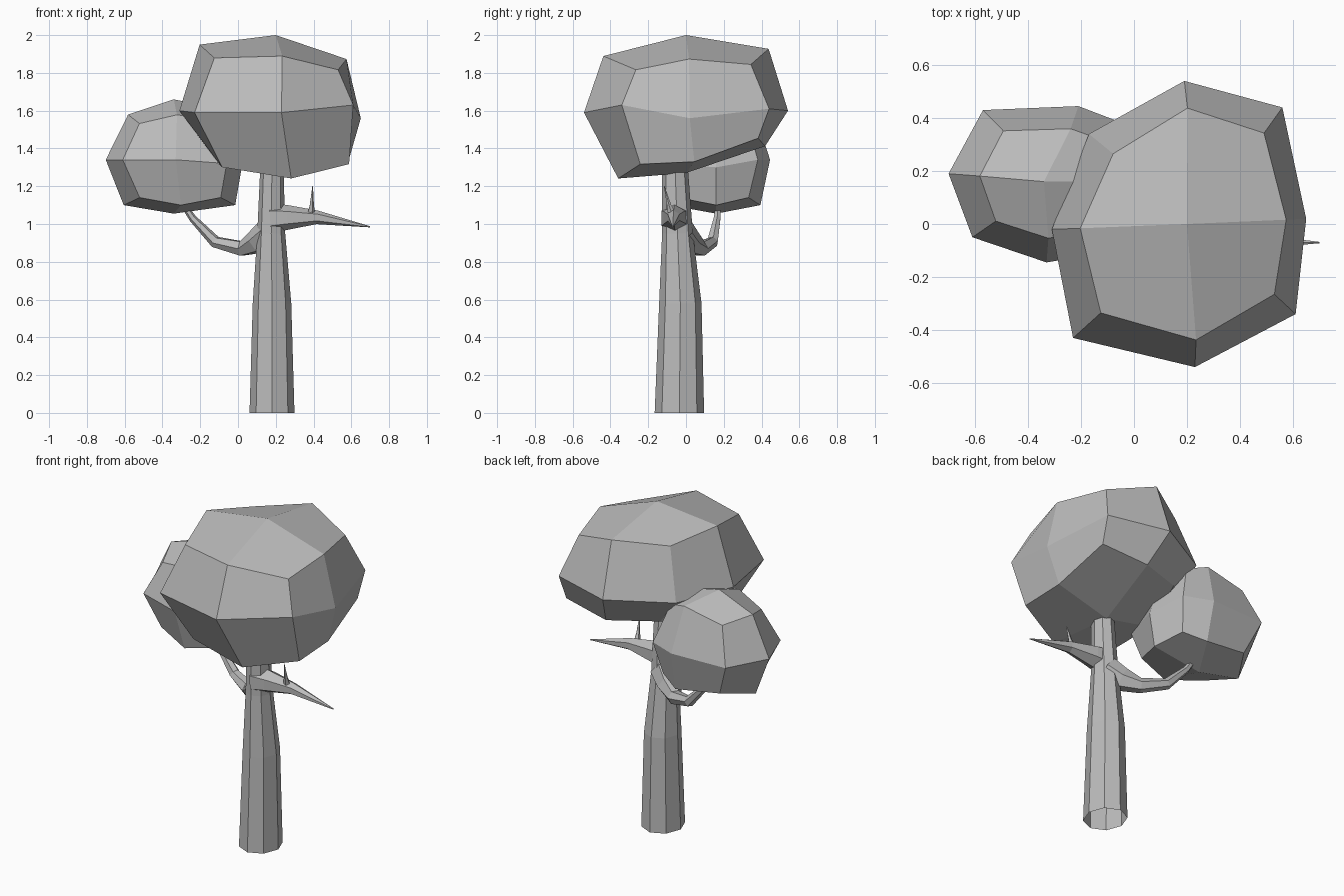
import bpy
import bmesh
from math import cos, sin, tau
from mathutils import Vector

default_cube = bpy.data.objects.get("Cube")
if default_cube:
    bpy.data.objects.remove(default_cube, do_unlink=True)


def make_material(name, colour):
    material = bpy.data.materials.new(name)
    material.use_nodes = True
    material.diffuse_color = colour
    material.node_tree.nodes["Principled BSDF"].inputs["Base Color"].default_value = colour
    return material


grey = make_material("plain grey", (0.5, 0.5, 0.5, 1))


def finish(bm, name):
    """Turn a bmesh into a flat shaded grey object."""
    bmesh.ops.recalc_face_normals(bm, faces=bm.faces)
    mesh = bpy.data.meshes.new(name)
    bm.to_mesh(mesh)
    bm.free()
    mesh.materials.append(grey)
    obj = bpy.data.objects.new(name, mesh)
    bpy.context.collection.objects.link(obj)
    return obj


def bridge(bm, lower, upper):
    """Join two rings of equal size with quads."""
    count = len(lower)
    for i in range(count):
        j = (i + 1) % count
        bm.faces.new((lower[i], lower[j], upper[j], upper[i]))


def limb(name, path, sides, level_rings=False, depth=1):
    """Tapered tube along a path of (position, radius) steps."""
    bm = bmesh.new()
    points = [Vector(position) for position, radius in path]
    rings = []
    for i, (position, radius) in enumerate(path):
        tangent = points[min(i + 1, len(path) - 1)] - points[max(i - 1, 0)]
        up = Vector((0, 0, 1))
        turn = up.rotation_difference(up if level_rings else tangent)
        ring = []
        for k in range(sides):
            angle = tau * k / sides
            offset = Vector((cos(angle), sin(angle) * depth, 0)) * radius
            ring.append(bm.verts.new(points[i] + turn @ offset))
        rings.append(ring)
    for lower, upper in zip(rings, rings[1:]):
        bridge(bm, lower, upper)
    bm.faces.new(rings[-1])
    return finish(bm, name)


def clump(name, centre, outline, top, bottom):
    """Faceted ball: a belt outline, inset rings above and below, and two poles.

    The outline alternates side and corner points. Each cap gives its pole
    height, ring height, corner offset, side and corner scale, slope and shift.
    """
    bm = bmesh.new()
    cx, cy = centre
    belt = [bm.verts.new(point) for point in outline]
    for pole_z, ring_z, corner_z, scales, slope, shift in (top, bottom):
        ring = []
        for i, (x, y, z) in enumerate(outline):
            corner = i % 2
            dx = (x - cx) * scales[corner] + shift[0]
            dy = (y - cy) * scales[corner] + shift[1]
            height = ring_z + corner * corner_z + dx * slope[0] + dy * slope[1]
            ring.append(bm.verts.new((cx + dx, cy + dy, height)))
        bridge(bm, belt, ring)
        pole = bm.verts.new((cx, cy, pole_z))
        for i in range(0, len(ring), 2):
            bm.faces.new((pole, ring[i], ring[i + 1], ring[(i + 2) % len(ring)]))
    return finish(bm, name)


# Trunk, open at the base
limb("trunk", [((.18, -.035, 0), .119), ((.18, -.03, .58), .102),
               ((.176, -.045, .95), .074), ((.18, -.06, 1.35), .06)],
     sides=8, level_rings=True, depth=1.1)

# Branch on the model's left, with an upright twig
limb("left_branch", [((.17, -.06, 1.03), .08), ((.26, -.06, 1.035), .066),
                     ((.42, -.065, 1.035), .036), ((.7, -.07, .985), .003)], sides=6)
limb("left_twig", [((.385, -.07, 1.04), .025), ((.39, -.09, 1.1), .012),
                   ((.395, -.115, 1.2), .002)], sides=5)

# Bent branch that carries the small clump
limb("right_branch", [((.17, -.03, .96), .08), ((.1, .02, .905), .068),
                      ((.02, .08, .87), .043), ((-.12, .14, .905), .032),
                      ((-.24, .165, 1.03), .02), ((-.3, .17, 1.12), .015)], sides=6)

# Large foliage clump
clump("large_foliage", (.2, 0),
      [(.65, .02, 1.56), (.56, .44, 1.61), (.19, .54, 1.6), (-.17, .34, 1.6),
       (-.31, -.02, 1.6), (-.23, -.43, 1.59), (.23, -.54, 1.59), (.61, -.34, 1.63)],
      top=(2, 1.91, -.05, (.81, .78), (-.1, .04), (.01, 0)),
      bottom=(1.27, 1.32, .05, (.72, .8), (0, .22), (.06, .03)))

# Small foliage clump
clump("small_foliage", (-.34, .16),
      [(.02, .16, 1.3), (-.04, .38, 1.34), (-.21, .445, 1.34), (-.57, .43, 1.34),
       (-.7, .19, 1.34), (-.61, -.05, 1.34), (-.33, -.145, 1.34), (-.06, -.1, 1.32)],
      top=(1.66, 1.59, -.04, (.7, .71), (.05, .06), (.01, 0)),
      bottom=(1.055, 1.1, .04, (.82, .78), (0, 0), (.03, 0)))
